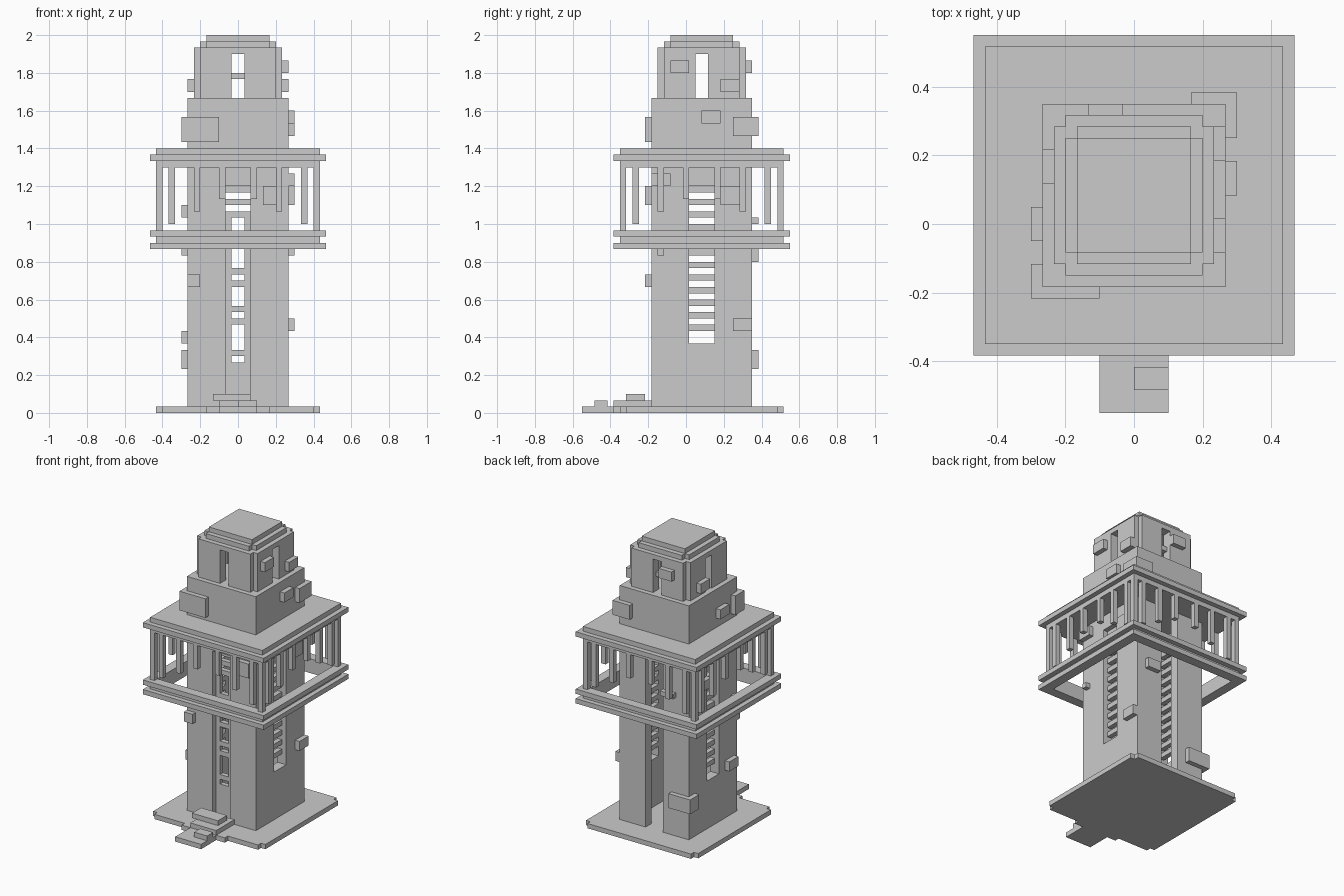
import bpy, bmesh
from mathutils import Vector

if "Cube" in bpy.data.objects:
    bpy.data.objects.remove(bpy.data.objects["Cube"])

U = 1 / 30          # block size
CY = 2.5            # tower centre offset along y, in blocks


def turn(b, k):
    """Quarter-turn a box (x0,x1,y0,y1,z0,z1) about the tower axis k times."""
    for _ in range(k):
        x0, x1, y0, y1, z0, z1 = b
        b = (-y1, -y0, x0, x1, z0, z1)
    return b


def part(name, boxes):
    bm = bmesh.new()
    for x0, x1, y0, y1, z0, z1 in boxes:
        r = bmesh.ops.create_cube(bm, size=1)
        for v in r["verts"]:
            v.co = Vector(((x0 if v.co.x < 0 else x1) * U,
                           ((y0 if v.co.y < 0 else y1) + CY) * U,
                           (z0 if v.co.z < 0 else z1) * U))
    me = bpy.data.meshes.new(name)
    bm.to_mesh(me)
    bm.free()
    ob = bpy.data.objects.new(name, me)
    bpy.context.collection.objects.link(ob)
    return ob


def square(h, z0, z1):
    return (-h, h, -h, h, z0, z1)


def cross(h, z0, z1):
    """Square with one-block notches at its corners."""
    return [(-h, h, -h + 1, h - 1, z0, z1), (-h + 1, h - 1, -h, h, z0, z1)]


def ring(out, width, z0, z1):
    i = out - width
    return [(-out, out, -out, -i, z0, z1), (-out, out, i, out, z0, z1),
            (-out, -i, -i, i, z0, z1), (i, out, -i, i, z0, z1)]


# Ground slab and front steps
part("base_slab", cross(13, 0, 1) + [(-5, 5, -14, -12, 0, 1)])
part("front_steps", [(-3, 3, -19, -13, 0, 1), (0, 3, -17, -15, 1, 2),
                     (-3, 3, -14, -8, 1, 2), (-4, 2, -12, -9, 2, 3)])

# Shaft: four corner piers around a hollow core
piers = []
for k in range(4):
    piers.append(turn((-8, -2, -8, -6, 1, 39), k))
    piers.append(turn((2, 8, -8, -6, 1, 39), k))
part("shaft_piers", piers)

# Front and back recessed panels with a narrow slot and rungs
for name, k in (("front", 0), ("back", 2)):
    b = [(-2, 2, -7, -6, 1, 8), (-2, 2, -8, -6, 36, 39)]
    for s in (-2, 1):
        b += [(s, s + 1, -7, -6, 8, 32), (s, s + 1, -7, -6, 33, 34)]
    b.append((-2, 2, -7, -6, 35, 36))
    for z in (9, 14, 16, 20, 22, 26, 31, 33):
        b.append((-1, 1, -7, -6, z, z + 1))
    part(name + "_slot_panel", b)

# Side slots, full width with close rungs
for name, k in (("right", 1), ("left", 3)):
    b = [(-2, 2, -8, -6, 1, 11), (-2, 2, -8, -6, 36, 39)]
    b += [(-2, 2, -7, -6, z, z + 1) for z in range(13, 36, 2)]
    part(name + "_slot_panel", [turn(x, k) for x in b])

# Gallery roof and lower rail
part("gallery_roof", [square(13, 39, 40), square(14, 40, 41), square(13, 41, 42)])
part("gallery_rail", ring(14, 2, 26, 27) + ring(13, 1, 27, 28) + ring(14, 2, 28, 29))

# Gallery corner posts and hanging balusters that shorten towards the middle
posts = []
for k in range(4):
    posts.append(turn((-13, -12, -13, -12, 29, 39), k))
    for x, z in ((10, 30), (6, 32), (2, 34)):
        posts.append(turn((x, x + 1, -13, -12, z, 39), k))
        posts.append(turn((-x - 1, -x, -13, -12, z, 39), k))
part("gallery_posts", posts)

# Upper block and belfry with a slot in each side
part("upper_block", [square(8, 42, 50)])
belfry = []
for k in range(4):
    belfry += [turn(b, k) for b in ((-6, -1, -7, -5, 50, 58), (1, 6, -7, -5, 50, 58),
                                    (-1, 1, -7, -5, 57, 58), (-6, -5, -6, -5, 50, 58))]
belfry.append((-1, 1, 5, 6, 53, 54))
part("belfry", belfry)
part("belfry_cap", [square(6, 57.5, 58)] + cross(6, 58, 59) + [square(5, 59, 60)])

# Protruding stones
part("wall_stones", [
    (-9, -3, -9, -6, 43, 47), (5, 9, 5, 9, 44, 47),        # upper block corners
    (7, 9, 0, 3, 46, 48), (-9, -7, -4, -1, 44, 46),
    (6, 8, -5, -2, 54, 56), (6, 8, 3, 6, 51, 53),          # belfry
    (-8, -6, 1, 4, 51, 53), (-4, -1, 6, 8, 54, 56),
    (4, 7, -9, -7, 33, 36), (7, 9, -8, -5, 36, 38),        # behind gallery
    (7, 9, 3, 6, 33, 36), (-9, -7, 2, 5, 31, 33),
    (-5, -2, 7, 9, 30, 31), (3, 6, 7, 9, 24, 26),
    (7, 9, -7, -6, 25, 26), (-9, -7, -7, -6, 25, 26),
    (-8, -6, -9, -7, 20, 22), (7, 9, 5, 8, 13, 15),        # lower shaft
    (-9, -7, -7, -4, 11, 13), (-9, -4, 6, 9, 7, 10),
])
